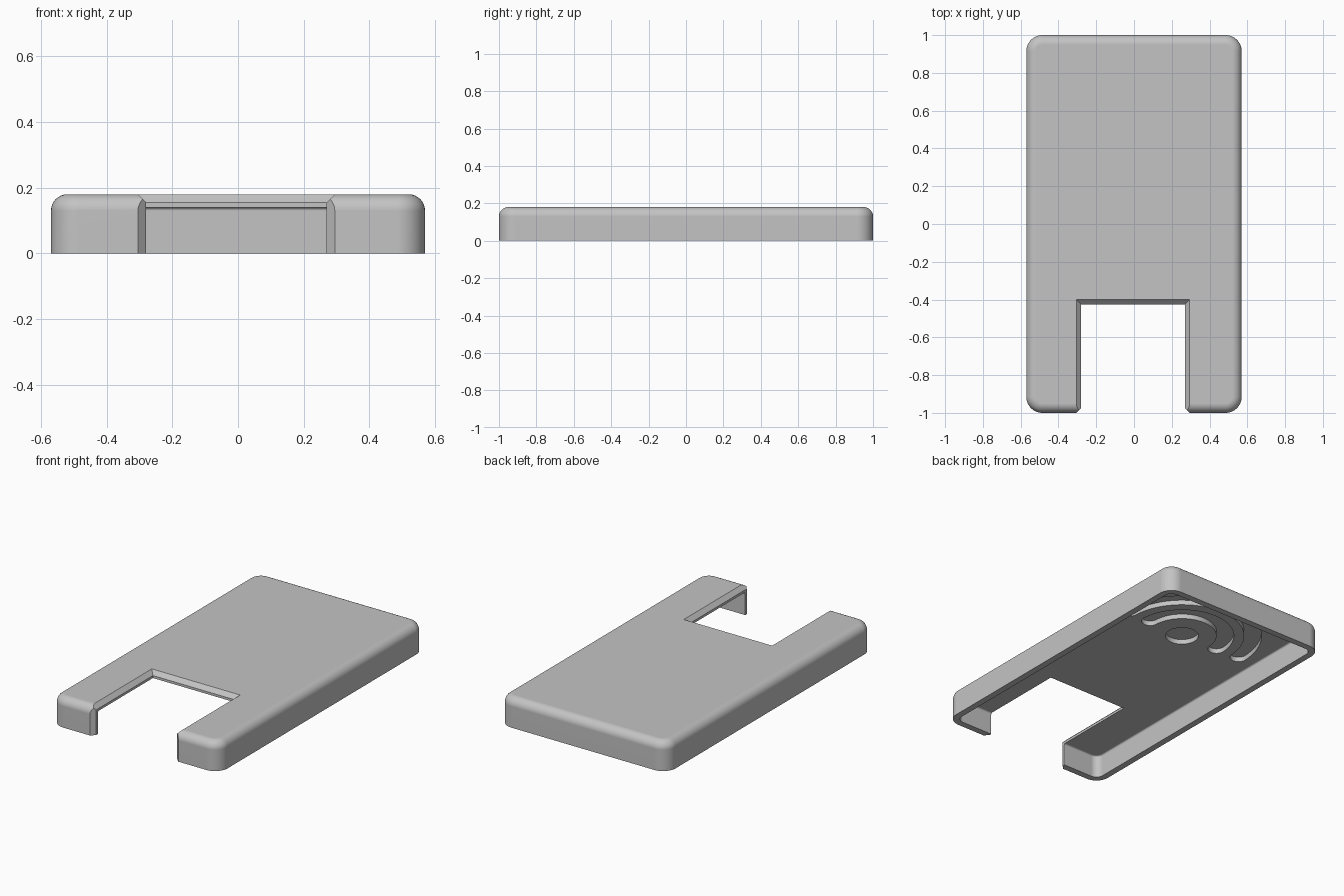
import bpy
import bmesh
import math

cube = bpy.data.objects.get("Cube")
if cube:
    bpy.data.objects.remove(cube, do_unlink=True)

HALF_X, HALF_Y, HEIGHT = 0.57, 1.0, 0.18
CORNER, FILLET, WALL, CHAMFER = 0.085, 0.05, 0.04, 0.025
CEILING = HEIGHT - WALL


def rounded_rect(inset, z, steps=10):
    """Ring of points: rounded rectangle shrunk by inset."""
    r = CORNER - inset
    pts = []
    for q, (sx, sy) in enumerate([(1, 1), (-1, 1), (-1, -1), (1, -1)]):
        for i in range(steps + 1):
            a = (q + i / steps) * math.pi / 2
            pts.append((sx * (HALF_X - CORNER) + r * math.cos(a),
                        sy * (HALF_Y - CORNER) + r * math.sin(a), z))
    return pts


def loft(name, rings):
    """Closed solid skinned through rings of equal length."""
    bm = bmesh.new()
    loops = [[bm.verts.new(p) for p in ring] for ring in rings]
    n = len(loops[0])
    for a, b in zip(loops, loops[1:]):
        for i in range(n):
            j = (i + 1) % n
            bm.faces.new((a[i], a[j], b[j], b[i]))
    bm.faces.new(loops[0][::-1])
    bm.faces.new(loops[-1])
    bmesh.ops.recalc_face_normals(bm, faces=bm.faces)
    mesh = bpy.data.meshes.new(name)
    bm.to_mesh(mesh)
    bm.free()
    obj = bpy.data.objects.new(name, mesh)
    bpy.context.collection.objects.link(obj)
    return obj


def prism(name, outline, z0, z1):
    return loft(name, [[(x, y, z) for x, y in outline] for z in (z0, z1)])


def fillet_rings(radius, inset, top, steps=8):
    """Rings rolling from a vertical wall onto a flat top."""
    angles = [i / steps * math.pi / 2 for i in range(steps + 1)]
    return [rounded_rect(inset + radius * (1 - math.cos(a)),
                         top - radius * (1 - math.sin(a))) for a in angles]


def arc(cx, cy, r, start, end, steps):
    return [(cx + r * math.cos(start + (end - start) * i / steps),
             cy + r * math.sin(start + (end - start) * i / steps))
            for i in range(steps + 1)]


def groove_outline(cy, r, half_w, trim):
    """Arched slot with round ends."""
    a0, a1 = trim, math.pi - trim
    ends = [(r * math.cos(a), cy + r * math.sin(a)) for a in (a0, a1)]
    outer = arc(0, cy, r + half_w, a0, a1, 40)
    cap_left = arc(*ends[1], half_w, a1, a1 + math.pi, 12)
    inner = arc(0, cy, r - half_w, a1, a0, 40)
    cap_right = arc(*ends[0], half_w, a0 + math.pi, a0 + 2 * math.pi, 12)
    return outer + cap_left[1:-1] + inner + cap_right[1:-1]


# Cover shell and the hollow beneath it
cover = loft("cover_shell", [rounded_rect(0, 0)] + fillet_rings(FILLET, 0, HEIGHT))
cutters = [loft("hollow_cutter", [rounded_rect(WALL, -0.1)]
                + fillet_rings(FILLET - WALL, WALL, CEILING, 4))]

# Front notch, flared at the top and at the front edge
NOTCH_X, NOTCH_HALF, NOTCH_BACK = -0.005, 0.275, -0.425


def notch_ring(grow, z):
    x0, x1 = NOTCH_X - NOTCH_HALF - grow, NOTCH_X + NOTCH_HALF + grow
    back = NOTCH_BACK + grow
    return [(x0, -1.2, z), (x1, -1.2, z), (x1, back, z), (x0, back, z)]


cutters.append(loft("notch_cutter", [
    notch_ring(0, -0.2), notch_ring(0, HEIGHT - CHAMFER),
    notch_ring(2 * CHAMFER, HEIGHT + CHAMFER)]))
wide, narrow = NOTCH_HALF + 2 * CHAMFER, NOTCH_HALF
y_out, y_in = -HALF_Y - CHAMFER, -HALF_Y + CHAMFER
cutters.append(prism("notch_flare_cutter", [
    (NOTCH_X - wide, y_out), (NOTCH_X + wide, y_out),
    (NOTCH_X + narrow, y_in), (NOTCH_X - narrow, y_in)], -0.3, 0.3))

# Round recess and two arched grooves in the ceiling
RECESS_Y, RECESS_TOP = 0.43, CEILING + 0.03
cutters.append(prism("round_recess_cutter",
                     arc(0, RECESS_Y, 0.095, 0, 2 * math.pi, 40)[:-1],
                     0.05, RECESS_TOP))
for radius in (0.25, 0.41):
    cutters.append(prism("arched_groove_cutter",
                         groove_outline(RECESS_Y, radius, 0.05, 0.05),
                         0.05, RECESS_TOP))

# Cut the shell and discard the cutters
bpy.ops.object.select_all(action="DESELECT")
bpy.context.view_layer.objects.active = cover
cover.select_set(True)
for cutter in cutters:
    cutter.hide_render = True
    mod = cover.modifiers.new("cut", "BOOLEAN")
    mod.operation = "DIFFERENCE"
    mod.solver = "EXACT"
    mod.object = cutter
    bpy.ops.object.modifier_apply(modifier=mod.name)
    bpy.data.objects.remove(cutter, do_unlink=True)

# Plain grey plastic
grey = bpy.data.materials.new("grey_plastic")
grey.use_nodes = True
colour = (0.55, 0.55, 0.55, 1)
grey.diffuse_color = colour
grey.node_tree.nodes["Principled BSDF"].inputs["Base Color"].default_value = colour
cover.data.materials.clear()
cover.data.materials.append(grey)

# Smooth fillets, crisp cut edges
bpy.ops.object.shade_smooth_by_angle(angle=math.radians(30))
weighted = cover.modifiers.new("weighted_normals", "WEIGHTED_NORMAL")
weighted.keep_sharp = True
